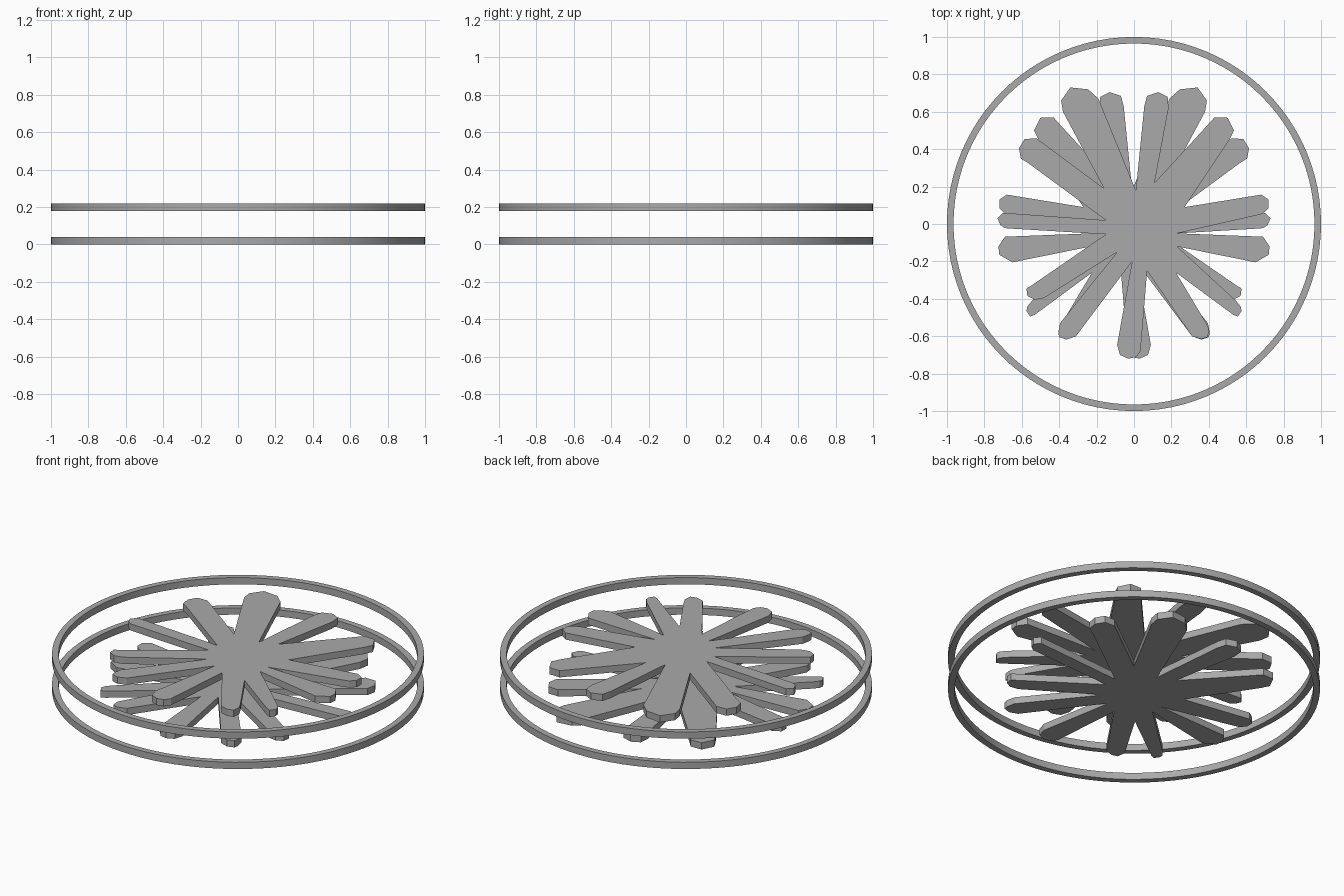
import bpy, bmesh, math

if "Cube" in bpy.data.objects:
    bpy.data.objects.remove(bpy.data.objects["Cube"])

T = 0.04          # plate thickness
LIFT = 0.18       # height of the upper layer

grey = bpy.data.materials.new("grey")
grey.diffuse_color = (0.40, 0.40, 0.40, 1)
grey.use_nodes = True
grey.node_tree.nodes["Principled BSDF"].inputs["Base Color"].default_value = grey.diffuse_color


def finish(name, bm):
    bmesh.ops.recalc_face_normals(bm, faces=bm.faces)
    mesh = bpy.data.meshes.new(name)
    bm.to_mesh(mesh)
    bm.free()
    mesh.materials.append(grey)
    obj = bpy.data.objects.new(name, mesh)
    bpy.context.collection.objects.link(obj)
    return obj


# Petal outline, anticlockwise: each row is the inner notch, then the blunt tip
PETALS = [
    [(.23, -.05), (.65, .045), (.69, .055), (.72, .085), (.72, .13), (.68, .157)],
    [(.27, .09), (.51, .45), (.535, .50), (.50, .568), (.43, .57), (.385, .52)],
    [(.11, .22), (.185, .62), (.18, .68), (.13, .705), (.07, .685), (.055, .63)],
    [(.01, .18), (-.19, .67), (-.245, .72), (-.34, .73), (-.39, .66), (-.38, .60)],
    [(-.16, .19), (-.52, .457), (-.585, .455), (-.615, .405), (-.605, .35), (-.565, .325)],
    [(-.15, .02), (-.70, .06), (-.73, .03), (-.715, -.005), (-.69, -.022), (-.65, -.025)],
    [(-.15, -.055), (-.55, -.33), (-.575, -.345), (-.57, -.385), (-.53, -.405), (-.48, -.395)],
    [(-.09, -.15), (-.395, -.53), (-.405, -.58), (-.40, -.605), (-.36, -.618), (-.31, -.60)],
    [(-.01, -.20), (-.09, -.645), (-.075, -.70), (-.03, -.72), (.01, -.712), (.035, -.68)],
    [(.07, -.25), (.31, -.60), (.36, -.615), (.395, -.605), (.40, -.56), (.38, -.52)],
    [(.225, -.26), (.53, -.485), (.555, -.495), (.575, -.465), (.57, -.44), (.545, -.41)],
    [(.23, -.12), (.65, -.205), (.72, -.165), (.725, -.12), (.69, -.068), (.64, -.066)],
]


def flower(name, z, flip):
    """Flat petal plate; flip mirrors it left to right."""
    bm = bmesh.new()
    pts = [p for petal in PETALS for p in petal]
    face = bm.faces.new([bm.verts.new((flip * x, y, z)) for x, y in pts])
    ext = bmesh.ops.extrude_face_region(bm, geom=[face], use_keep_orig=True)
    top = [v for v in ext["geom"] if isinstance(v, bmesh.types.BMVert)]
    bmesh.ops.translate(bm, verts=top, vec=(0, 0, T))
    bmesh.ops.triangulate(bm, faces=[f for f in bm.faces if len(f.verts) > 4])
    return finish(name, bm)


def ring(name, z, outer=1.0, inner=0.965, sides=96):
    """Thin hoop with a rectangular section."""
    bm = bmesh.new()
    section = [(inner, z), (outer, z), (outer, z + T), (inner, z + T)]
    loops = []
    for i in range(sides):
        a = 2 * math.pi * i / sides
        loops.append([bm.verts.new((r * math.cos(a), r * math.sin(a), h)) for r, h in section])
    for i in range(sides):
        a, b = loops[i], loops[(i + 1) % sides]
        for k in range(4):
            n = (k + 1) % 4
            bm.faces.new((a[k], b[k], b[n], a[n]))
    obj = finish(name, bm)
    bpy.context.view_layer.objects.active = obj
    obj.select_set(True)
    bpy.ops.object.shade_smooth_by_angle(angle=math.radians(30))
    obj.select_set(False)
    return obj


# Two matching layers, the lower flower mirrored
for label, z, flip in (("lower", 0, -1), ("upper", LIFT, 1)):
    flower(label + "_flower_plate", z, flip)
    ring(label + "_ring", z)
